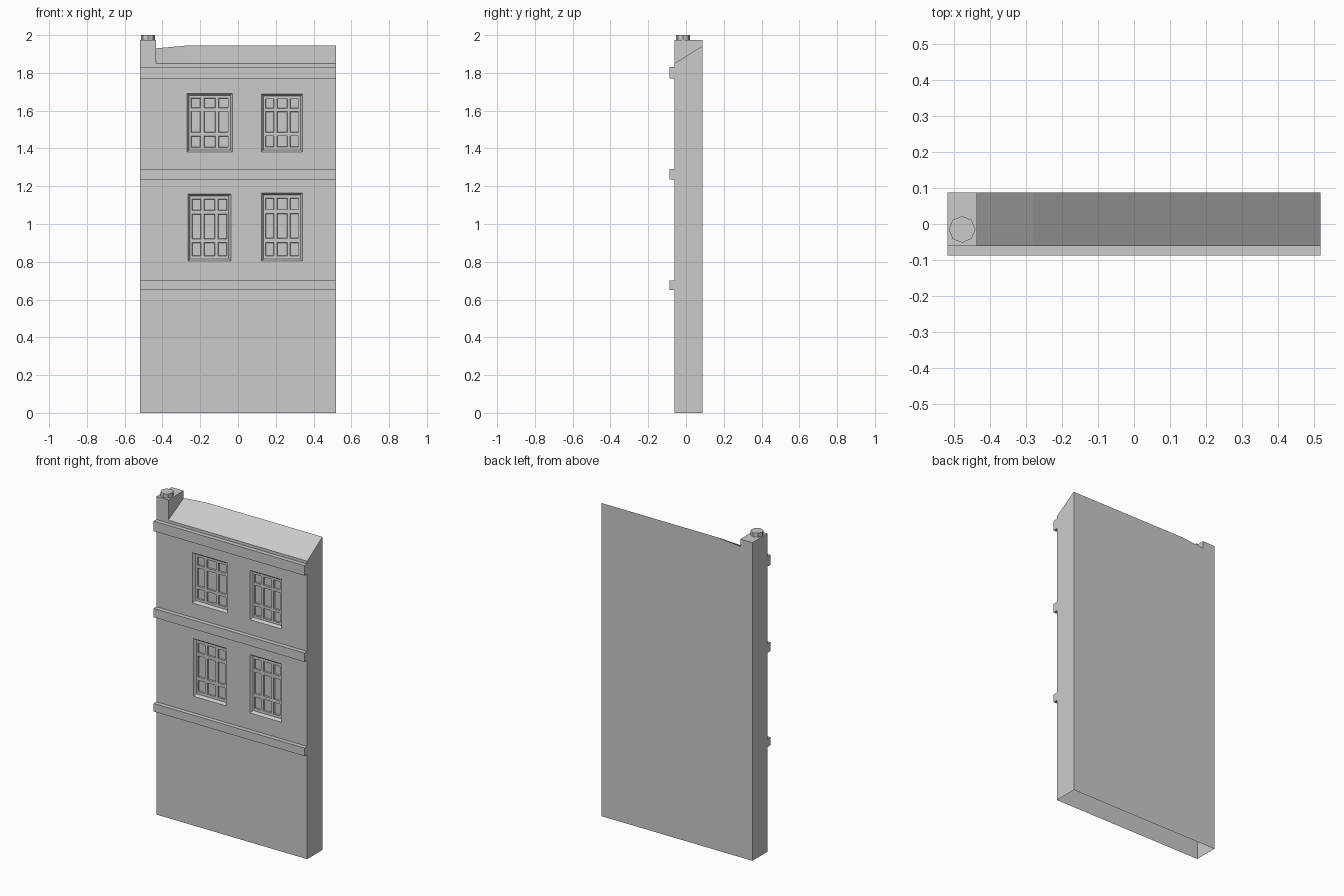
import bpy, bmesh

if "Cube" in bpy.data.objects:
    bpy.data.objects.remove(bpy.data.objects["Cube"])

X, FRONT, BACK = 0.518, -0.061, 0.088     # half width, front and back planes
EAVES, RIDGE, STACK_X, STACK_Z = 1.85, 1.944, -0.435, 1.975


def make(name, faces):
    """Object from a list of outward-wound polygons."""
    bm = bmesh.new()
    for f in faces:
        bm.faces.new([bm.verts.new(p) for p in f])
    bmesh.ops.remove_doubles(bm, verts=bm.verts, dist=1e-5)
    me = bpy.data.meshes.new(name)
    bm.to_mesh(me)
    bm.free()
    ob = bpy.data.objects.new(name, me)
    bpy.context.collection.objects.link(ob)
    return ob


def rect(r, y):
    x0, z0, x1, z1 = r
    return [(x0, y, z0), (x1, y, z0), (x1, y, z1), (x0, y, z1)]


def inset(r, d):
    return (r[0] + d, r[1] + d, r[2] - d, r[3] - d)


def pierced(outer, holes, y):
    """Front-facing plate with rectangular holes."""
    xs = sorted({v for r in [outer, *holes] for v in (r[0], r[2])})
    zs = sorted({v for r in [outer, *holes] for v in (r[1], r[3])})
    out = []
    for x0, x1 in zip(xs, xs[1:]):
        for z0, z1 in zip(zs, zs[1:]):
            cx, cz = (x0 + x1) / 2, (z0 + z1) / 2
            if not any(h[0] < cx < h[2] and h[1] < cz < h[3] for h in holes):
                out.append(rect((x0, z0, x1, z1), y))
    return out


def reveal(r0, y0, r1, y1):
    """Ring of four faces linking two rectangles."""
    a, b = rect(r0, y0), rect(r1, y1)
    return [[a[i], a[(i + 1) % 4], b[(i + 1) % 4], b[i]] for i in range(4)]


def box(name, x0, x1, y0, y1, z0, z1):
    r = (x0, z0, x1, z1)
    return make(name, [rect(r, y0), rect(r, y1)[::-1]]
                + [f[::-1] for f in reveal(r, y0, r, y1)])


# front wall with four window openings
windows = [(-0.27, 1.38, -0.03, 1.692), (0.125, 1.382, 0.342, 1.688),
           (-0.264, 0.803, -0.038, 1.16), (0.125, 0.803, 0.342, 1.165)]
make("front_wall", pierced((-X, 0, X, EAVES), windows, FRONT))

# recessed windows: bevelled surround, frame, nine sunken panes
COLS = [(0.05, 0.28), (0.36, 0.64), (0.72, 0.95)]
ROWS = [(0.05, 0.26), (0.32, 0.71), (0.77, 0.95)]
for n, w in enumerate(windows):
    inner = inset(w, 0.011)
    wx, wz = inner[2] - inner[0], inner[3] - inner[1]
    panes = [(inner[0] + a * wx, inner[1] + c * wz, inner[0] + b * wx, inner[1] + d * wz)
             for a, b in COLS for c, d in ROWS]
    yf, yp = FRONT + 0.016, FRONT + 0.024
    faces = reveal(w, FRONT, inner, yf) + pierced(inner, panes, yf)
    for p in panes:
        q = inset(p, 0.002)
        faces += reveal(p, yf, q, yp) + [rect(q, yp)]
    make(f"window_{n + 1}", faces)

# side and back walls, open underneath
DIP = [(X, RIDGE), (-0.28, RIDGE), (STACK_X, 1.93)]     # back edge of the roof
make("side_and_back_walls", [
    [(X, FRONT, 0), (X, BACK, 0), (X, BACK, RIDGE), (X, FRONT, EAVES)],
    [(-X, BACK, 0), (-X, FRONT, 0), (-X, FRONT, EAVES), (-X, BACK, EAVES)],
    [(X, BACK, 0), (-X, BACK, 0), (-X, BACK, EAVES), (STACK_X, BACK, EAVES)]
    + [(x, BACK, z) for x, z in reversed(DIP)],
])

# sloping roof, dipping slightly towards the chimney
make("roof", [[(x1, FRONT, EAVES), (x0, FRONT, EAVES), (x0, BACK, z0), (x1, BACK, z1)]
              for (x0, z0), (x1, z1) in zip(DIP, DIP[1:])])

# chimney stack and octagonal pot
box("chimney_stack", -X, STACK_X, FRONT, BACK, EAVES, STACK_Z)
bpy.ops.mesh.primitive_cylinder_add(vertices=8, radius=0.037, depth=0.03,
                                    location=(-0.477, -0.015, 1.985))
bpy.context.object.name = "chimney_pot"

# string courses across the front
for n, (z0, z1) in enumerate([(0.65, 0.70), (1.235, 1.29), (1.77, 1.832)]):
    box(f"band_{n + 1}", -X, X, -0.088, FRONT, z0, z1)
